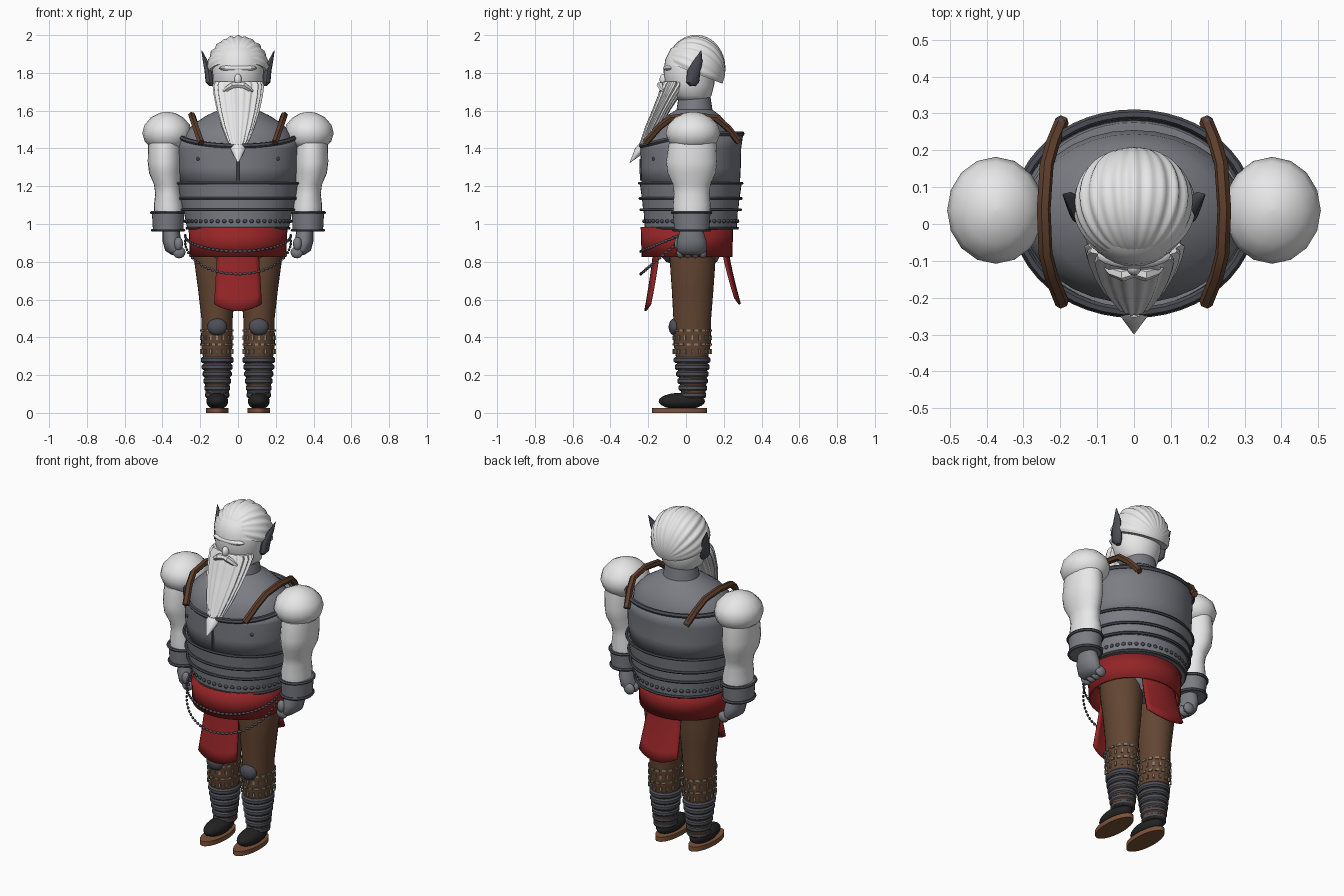
import bpy, bmesh
from math import sin, cos, pi, radians
from mathutils import Vector, Matrix

if "Cube" in bpy.data.objects:
    bpy.data.objects.remove(bpy.data.objects["Cube"])


def material(name, *rgb):
    m = bpy.data.materials.new(name)
    m.use_nodes = True
    m.diffuse_color = (*rgb, 1)
    m.node_tree.nodes["Principled BSDF"].inputs["Base Color"].default_value = (*rgb, 1)
    return m


WHITE = material("pale white", 0.8, 0.8, 0.8)
STEEL = material("steel grey", 0.2, 0.205, 0.23)
DARK = material("dark metal", 0.075, 0.078, 0.095)
BROWN = material("trouser brown", 0.125, 0.06, 0.032)
SOLE = material("sole brown", 0.2, 0.085, 0.04)
RED = material("red cloth", 0.3, 0.018, 0.02)
BLACK = material("shoe black", 0.016, 0.016, 0.017)
KHAKI = material("khaki stud", 0.25, 0.22, 0.16)
STRAP = material("strap leather", 0.11, 0.048, 0.025)


def finish(obj, mat, angle=40):
    obj.data.materials.append(mat)
    bpy.ops.object.select_all(action="DESELECT")
    obj.select_set(True)
    bpy.context.view_layer.objects.active = obj
    bpy.ops.object.shade_smooth_by_angle(angle=radians(angle))
    return obj


def from_bmesh(name, bm, mat, angle=40):
    bmesh.ops.recalc_face_normals(bm, faces=bm.faces)
    me = bpy.data.meshes.new(name)
    bm.to_mesh(me)
    bm.free()
    obj = bpy.data.objects.new(name, me)
    bpy.context.collection.objects.link(obj)
    return finish(obj, mat, angle)


def thicken(obj, amount):
    mod = obj.modifiers.new("thickness", "SOLIDIFY")
    mod.thickness = amount
    mod.offset = 0


def loft(name, rings, mat, n=32, caps=True, ripple=None, dip=0, angle=40):
    """Skin elliptical rings given as (x, y, z, radius x, radius y)."""
    bm = bmesh.new()
    rows = []
    for k, (cx, cy, z, rx, ry) in enumerate(rings):
        row = []
        for i in range(n):
            a = 2 * pi * i / n
            f = ripple(a) if ripple else 1
            drop = dip * max(0, -sin(a)) if k == len(rings) - 1 else 0
            row.append(bm.verts.new((cx + rx * f * cos(a), cy + ry * f * sin(a), z - drop)))
        rows.append(row)
    for lo, hi in zip(rows, rows[1:]):
        for i in range(n):
            j = (i + 1) % n
            bm.faces.new((lo[i], lo[j], hi[j], hi[i]))
    if caps:
        bm.faces.new(rows[0])
        bm.faces.new(rows[-1])
    return from_bmesh(name, bm, mat, angle)


def tube(name, pts, r, mat, cyclic=False, taper=None):
    cu = bpy.data.curves.new(name, "CURVE")
    cu.dimensions = "3D"
    cu.bevel_depth = r
    cu.bevel_resolution = 1
    cu.use_fill_caps = True
    sp = cu.splines.new("POLY")
    sp.points.add(len(pts) - 1)
    for i, p in enumerate(pts):
        sp.points[i].co = (*p, 1)
        sp.points[i].radius = taper[i] if taper else 1
    sp.use_cyclic_u = cyclic
    obj = bpy.data.objects.new(name, cu)
    bpy.context.collection.objects.link(obj)
    bpy.ops.object.select_all(action="DESELECT")
    obj.select_set(True)
    bpy.context.view_layer.objects.active = obj
    bpy.ops.object.convert(target="MESH")
    return finish(bpy.context.object, mat)


def hoop(name, z, rx, ry, r, mat, cx=0, cy=0.03, dip=0):
    ring = [2 * pi * i / 48 for i in range(48)]
    tube(name, [(cx + rx * cos(a), cy + ry * sin(a), z - dip * max(0, -sin(a))) for a in ring],
         r, mat, True)


def blobs(name, items, mat, box=False, u=8, v=6):
    """Many spheres or boxes in one mesh, each (centre, half sizes, turn about z)."""
    bm = bmesh.new()
    for pos, size, turn in items:
        m = Matrix.Translation(pos) @ Matrix.Rotation(turn, 4, "Z") @ Matrix.Diagonal((*size, 1))
        if box:
            bmesh.ops.create_cube(bm, size=2, matrix=m)
        else:
            bmesh.ops.create_uvsphere(bm, u_segments=u, v_segments=v, radius=1, matrix=m)
    return from_bmesh(name, bm, mat)


# Torso, neck and pelvis
loft("body", [(0, .02, .98, .26, .22), (0, .02, 1.2, .29, .23), (0, .02, 1.4, .3, .235),
              (0, .025, 1.48, .285, .22), (0, .03, 1.53, .235, .19), (0, .04, 1.575, .165, .14),
              (0, .045, 1.605, .1, .095), (0, .045, 1.67, .088, .085)], STEEL)
loft("pelvis", [(0, .03, .775, .06, .07), (0, .03, .8, .16, .135), (0, .02, .85, .21, .17),
                (0, .02, .98, .25, .2)], STEEL)

# Breastplate, waist bands and rims
thicken(loft("breastplate", [(0, .025, 1.2, .3, .255), (0, .025, 1.3, .312, .26),
                             (0, .025, 1.4, .316, .262), (0, .03, 1.475, .315, .268)],
             STEEL, 48, False, dip=.065), .01)
hoop("neckline_rim", 1.478, .318, .268, .013, DARK, dip=.065)
loft("upper_band", [(0, .025, 1.13, .305, .258), (0, .025, 1.215, .322, .27)], STEEL, 48)
loft("middle_band", [(0, .025, 1.07, .295, .252), (0, .025, 1.135, .305, .258)], STEEL, 48)
loft("lower_band", [(0, .025, .97, .268, .243), (0, .025, 1.08, .29, .25)], STEEL, 48)
for z, rx, ry in ((1.215, .324, .272), (1.135, .31, .268), (1.075, .3, .264), (.978, .27, .248)):
    hoop("band_rim", z, rx, ry, .008, DARK, cy=.025)
blobs("band_studs", [((.28 * cos(a), .025 + .25 * sin(a), 1.015), (.007, .012, .01), a)
                     for a in [2 * pi * i / 48 for i in range(48)]], DARK)
tube("chest_seam", [(0, -.237, 1.23), (0, -.24, 1.345)], .008, DARK)
blobs("chest_rivets", [((s * .21, -.17, 1.345), (.011, .011, .011), 0) for s in (-1, 1)], DARK)

# Skirt with front and back cloth panels
thicken(loft("skirt", [(0, .005, .825, .25, .235), (0, .005, .985, .257, .24)], RED, 40, False), .01)


def panel(name, y_top, y_low, z_low, bow):
    bm = bmesh.new()
    bmesh.ops.create_grid(bm, x_segments=10, y_segments=6, size=1)
    for vert in bm.verts:
        u, t = vert.co.x, (1 - vert.co.y) / 2
        vert.co = (u * (.105 + .02 * t), y_top + (y_low - y_top) * t ** 1.3 + bow * u * u,
                   .9 + (z_low - .9) * t + .035 * t * u * u)
    thicken(from_bmesh(name, bm, RED), .012)


panel("front_panel", -.165, -.215, .54, .025)
panel("back_panel", .215, .285, .575, -.025)

# Hanging chains
for z, sag, name in ((.94, .085, "upper_chain"), (.91, .175, "lower_chain")):
    angles = [pi * (i / 35 - .5) for i in range(36)]
    blobs(name, [((.28 * sin(a), -.035 - .205 * cos(a), z - sag * cos(a)), (.012, .007, .008), a)
                 for a in angles], DARK)

# Head, hair, beard
loft("head", [(0, .04, 1.645, .07, .07), (0, .03, 1.68, .115, .105), (0, .02, 1.74, .132, .13),
              (0, .015, 1.81, .136, .134), (0, .02, 1.87, .135, .13), (0, .03, 1.93, .11, .11),
              (0, .04, 1.96, .06, .06)], WHITE)
blobs("brow", [((0, -.085, 1.825), (.1, .036, .02), 0)], WHITE, u=20, v=10)
blobs("nose", [((0, -.118, 1.765), (.02, .022, .03), 0)], WHITE, u=12, v=8)

bm = bmesh.new()
bmesh.ops.create_uvsphere(bm, u_segments=120, v_segments=24, radius=1)
for vert in bm.verts:
    a = math_angle = Vector((vert.co.x, vert.co.y)).angle_signed(Vector((1, 0)), 0)
    edge = 1 - vert.co.z ** 2
    vert.co *= 1 + edge * (.022 * cos(24 * a) + .012 * cos(17 * a + 1))
turn = Matrix.Rotation(radians(-112), 4, "X")
place = Matrix.Translation((0, .05, 1.82)) @ Matrix.Diagonal((.163, .158, .176, 1)) @ turn
bmesh.ops.transform(bm, matrix=place, verts=bm.verts)
bmesh.ops.bisect_plane(bm, geom=bm.verts[:] + bm.edges[:] + bm.faces[:],
                       plane_co=(0, -.11, 1.86), plane_no=(0, -.12, -.31), clear_outer=True)
bmesh.ops.holes_fill(bm, edges=[e for e in bm.edges if e.is_boundary], sides=0)
from_bmesh("hair", bm, WHITE, 50)


def strands(a):
    return 1 + .05 * cos(18 * a) + .025 * cos(11 * a + 1)


loft("beard", [(0, -.225, 1.405, .035, .03), (0, -.205, 1.44, .055, .034), (0, -.17, 1.52, .085, .042),
               (0, -.132, 1.6, .108, .046), (0, -.09, 1.68, .124, .056), (0, -.06, 1.735, .13, .068),
               (0, -.055, 1.755, .12, .06)], WHITE, 108, ripple=strands)
loft("beard_tip", [(0, -.297, 1.325, .002, .002), (0, -.265, 1.36, .022, .02),
                   (0, -.238, 1.4, .04, .032), (0, -.225, 1.42, .034, .028)], WHITE, 16)
for s in (-1, 1):
    tube("moustache", [(0, -.13, 1.735), (s * .03, -.138, 1.735), (s * .06, -.128, 1.715),
                       (s * .085, -.11, 1.695)], .018, WHITE, taper=(.8, 1, .8, .2))

for s in (-1, 1):
    # Pointed ear
    loft("ear", [(s * .14, .035, 1.73, .012, .015), (s * .15, .035, 1.75, .022, .034),
                 (s * .157, .042, 1.81, .02, .036), (s * .172, .062, 1.86, .014, .025),
                 (s * .192, .08, 1.918, .002, .002)], DARK, 12)
    # Shoulder strap and its end studs
    tube("shoulder_strap", [(s * .195, -.215, 1.43), (s * .225, -.14, 1.515), (s * .24, -.08, 1.56),
                            (s * .245, .04, 1.575), (s * .237, .16, 1.56), (s * .22, .22, 1.51),
                            (s * .195, .28, 1.435)], .019, STRAP)
    blobs("strap_stud", [((s * .2, y, 1.45), (.015, .015, .015), 0) for y in (-.2, .275)], DARK)
    # Shoulder ball, arm, bracer
    loft("shoulder_ball", [(s * .375, .037, 1.405, .085, .1), (s * .375, .037, 1.435, .118, .128),
                           (s * .375, .037, 1.48, .132, .145), (s * .375, .037, 1.525, .12, .132),
                           (s * .375, .037, 1.565, .085, .092), (s * .375, .037, 1.588, .04, .045),
                           (s * .375, .037, 1.594, .005, .005)], WHITE, 16, angle=60)
    loft("arm", [(s * .365, .03, 1.04, .077, .095), (s * .367, .03, 1.1, .078, .1),
                 (s * .37, .03, 1.16, .068, .094), (s * .375, .03, 1.21, .07, .1),
                 (s * .386, .03, 1.27, .085, .127), (s * .388, .03, 1.33, .09, .135),
                 (s * .388, .035, 1.43, .088, .125)], WHITE, 24)
    loft("bracer", [(s * .37, .03, .96, .08, .092), (s * .37, .03, 1.065, .086, .1)], STEEL)
    hoop("bracer_rim", 1.06, .087, .101, .009, DARK, s * .37)
    hoop("bracer_rim", .967, .082, .094, .009, DARK, s * .37)
    # Closed fist
    loft("fist", [(s * .32, .03, .835, .03, .06), (s * .338, .03, .86, .048, .078),
                  (s * .35, .03, .91, .05, .078), (s * .355, .03, .97, .045, .06)], STEEL, 16)
    blobs("fingers", [((s * .312, -.03 + .04 * i, .85), (.034, .021, .032), 0) for i in range(4)],
          STEEL, u=12, v=8)
    blobs("thumb", [((s * .315, -.04, .895), (.024, .022, .036), 0)], STEEL, u=12, v=8)
    # Leg, stud cage, ribbed greave
    loft("leg", [(s * .11, .04, .08, .06, .062), (s * .11, .032, .3, .076, .086),
                 (s * .112, .033, .36, .083, .098), (s * .111, .033, .5, .083, .1),
                 (s * .113, .035, .65, .098, .11), (s * .118, .035, .82, .116, .122),
                 (s * .118, .035, .9, .11, .115)], BROWN)
    dots = []
    for row in range(4):
        for i in range(16):
            a = 2 * pi * (i + .5 * (row % 2)) / 16
            dots.append(((s * .112 + .085 * cos(a), .033 + .1 * sin(a), .325 + .037 * row),
                         (.004, .011, .006) if row % 2 else (.004, .005, .012), a))
    blobs("leg_studs", dots, KHAKI, box=True)
    for k in range(6):
        z, g = .095 + .037 * k, .0045 * k
        loft("greave_band", [(s * .11, .037 - .001 * k, z + h, .06 + g + d, .066 + g * 1.2 + d)
                             for h, d in ((-.017, -.004), (-.008, .004), (.008, .004), (.017, -.004))],
             DARK, 24)
    blobs("knee_pad", [((s * .11, -.06, .455), (.052, .032, .045), 0)], DARK, u=20, v=12)
    # Shoe and sole
    blobs("shoe", [((s * .11, -.022, .062), (.058, .123, .045), 0)], BLACK, u=24, v=12)
    loft("sole", [(s * .11, -.035, 0, .06, .145), (s * .11, -.035, .027, .06, .145)], SOLE)
